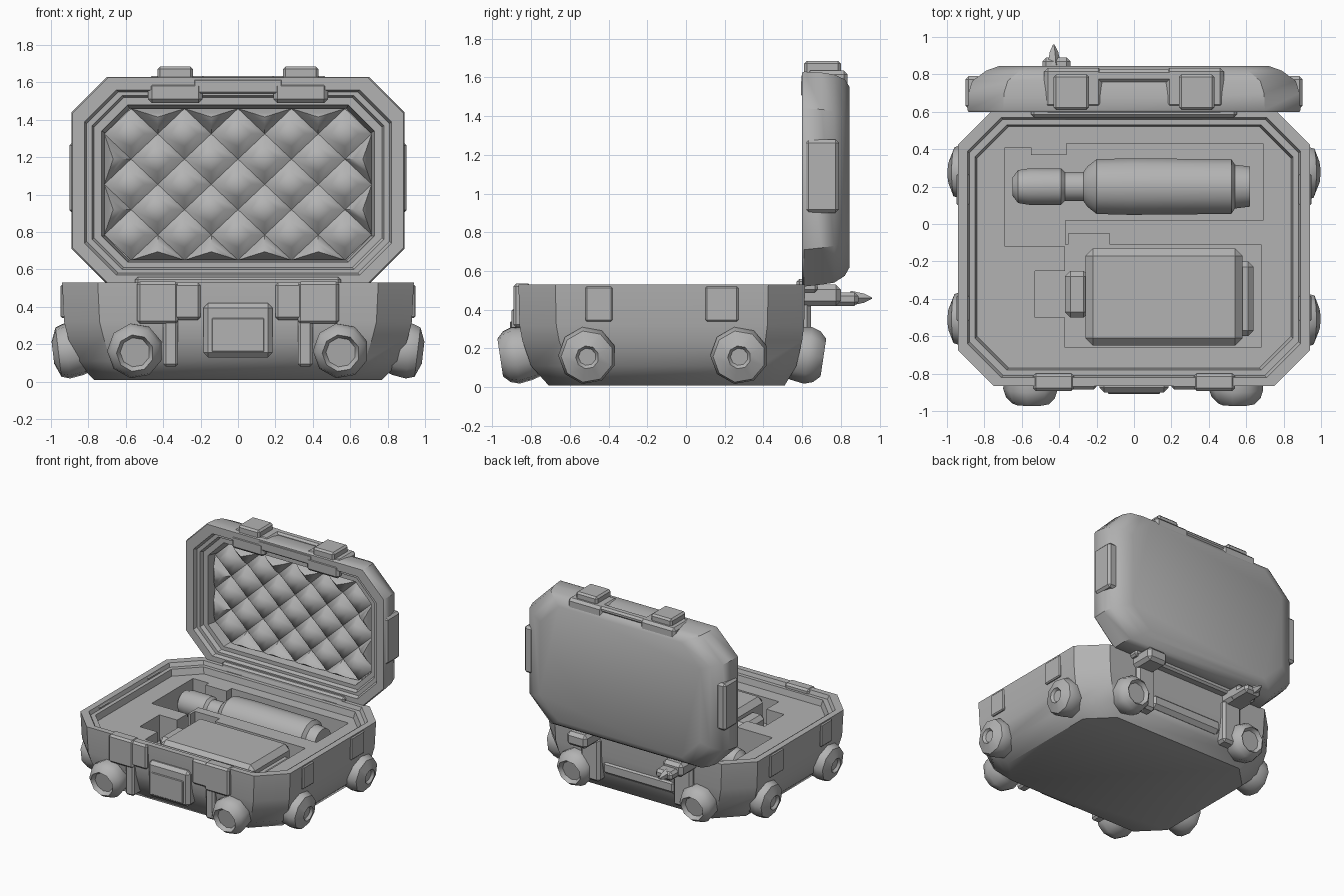
import bpy, bmesh, math
from mathutils import Matrix, Vector

if "Cube" in bpy.data.objects:
    bpy.data.objects.remove(bpy.data.objects["Cube"], do_unlink=True)

grey = bpy.data.materials.new("grey_plastic")
grey.use_nodes = True
COLOUR = (0.45, 0.45, 0.45, 1)
grey.diffuse_color = COLOUR
grey.node_tree.nodes["Principled BSDF"].inputs["Base Color"].default_value = COLOUR


def smooth(ob, angle):
    bpy.ops.object.select_all(action='DESELECT')
    ob.select_set(True)
    bpy.context.view_layer.objects.active = ob
    bpy.ops.object.shade_smooth_by_angle(angle=math.radians(angle))


def finish(name, bm, angle=30):
    bmesh.ops.recalc_face_normals(bm, faces=bm.faces)
    mesh = bpy.data.meshes.new(name)
    bm.to_mesh(mesh)
    bm.free()
    mesh.materials.append(grey)
    ob = bpy.data.objects.new(name, mesh)
    bpy.context.collection.objects.link(ob)
    smooth(ob, angle)
    return ob


def bridge(bm, rings):
    """Skin closed rings of points and cap both ends."""
    loops = [[bm.verts.new(p) for p in ring] for ring in rings]
    n = len(loops[0])
    for a, b in zip(loops, loops[1:]):
        for i in range(n):
            bm.faces.new((a[i], a[(i + 1) % n], b[(i + 1) % n], b[i]))
    bm.faces.new(loops[0])
    bm.faces.new(loops[-1])


def shell(name, rings, upright=False):
    """Loft of chamfered rectangles: half width, low, high, corner, depth."""
    def outline(w, lo, hi, c, d):
        pts = [(w - c, lo), (w, lo + c), (w, hi - c), (w - c, hi)]
        pts += [(-x, v) for x, v in reversed(pts)]
        return [(x, d, v) if upright else (x, v, d) for x, v in pts]
    bm = bmesh.new()
    bridge(bm, [outline(*r) for r in rings])
    return finish(name, bm, 40)


def block(name, x, y, z, bevel=0.015):
    """Bevelled box from its three ranges."""
    bm = bmesh.new()
    bmesh.ops.create_cube(bm, size=1)
    for v in bm.verts:
        v.co = [lo + (c + 0.5) * (hi - lo) for c, (lo, hi) in zip(v.co, (x, y, z))]
    if bevel:
        bmesh.ops.bevel(bm, geom=bm.edges[:], offset=bevel, segments=1,
                        affect='EDGES')
    return finish(name, bm)


def pair(name, x, y, z, bevel=0.015):
    block("left_" + name, x, y, z, bevel)
    block("right_" + name, (-x[1], -x[0]), y, z, bevel)


def lathe(name, profile, centre, direction, sides, angle=30):
    """Turned part: profile of (distance along axis, radius)."""
    turn = Vector(direction).to_track_quat('Z', 'Y').to_matrix().to_4x4()
    m = Matrix.Translation(centre) @ turn
    bm = bmesh.new()
    bridge(bm, [[m @ Vector((r * math.cos(math.tau * (i + .5) / sides),
                             r * math.sin(math.tau * (i + .5) / sides), d))
                 for i in range(sides)] for d, r in profile])
    return finish(name, bm, angle)


def carve(target, x, y, z):
    cutter = block("cutter", x, y, z, 0)
    cutter.hide_render = True
    mod = target.modifiers.new("pocket", 'BOOLEAN')
    mod.object, mod.operation, mod.solver = cutter, 'DIFFERENCE', 'EXACT'
    bpy.context.view_layer.objects.active = target
    bpy.ops.object.modifier_apply(modifier=mod.name)
    bpy.data.objects.remove(cutter, do_unlink=True)


# Lower case with stepped rim and foam bed
case = shell("lower_case", [
    (0.77, -0.71, 0.51, 0.18, 0.01), (0.87, -0.80, 0.57, 0.19, 0.11),
    (0.91, -0.845, 0.60, 0.19, 0.24), (0.93, -0.86, 0.61, 0.19, 0.32),
    (0.94, -0.865, 0.615, 0.19, 0.53), (0.89, -0.82, 0.57, 0.18, 0.53),
    (0.88, -0.81, 0.56, 0.18, 0.50), (0.85, -0.78, 0.53, 0.17, 0.50),
    (0.84, -0.77, 0.52, 0.17, 0.45)])

# Pockets in the foam
DEPTH = (0.24, 0.6)
carve(case, (-0.69, 0.69), (0.02, 0.37), DEPTH)
carve(case, (-0.36, 0.69), (0.3, 0.43), DEPTH)
carve(case, (-0.69, -0.55), (0.3, 0.41), DEPTH)
carve(case, (-0.69, -0.37), (-0.12, 0.1), DEPTH)
carve(case, (-0.37, 0.68), (-0.66, -0.11), DEPTH)
carve(case, (-0.53, -0.36), (-0.50, -0.25), DEPTH)
carve(case, (-0.35, -0.13), (-0.12, -0.05), DEPTH)
smooth(case, 40)

# Bottle and box lying in the pockets
lathe("bottle", [(-0.65, 0.05), (-0.62, 0.09), (-0.56, 0.1), (-0.39, 0.1),
                 (-0.37, 0.08), (-0.27, 0.08), (-0.25, 0.11), (-0.20, 0.15),
                 (-0.02, 0.155), (0.52, 0.15), (0.54, 0.12), (0.62, 0.11)],
      (0, 0.2, 0.36), (1, 0, 0), 14, 35)
block("packed_box", (-0.26, 0.58), (-0.65, -0.13), (0.2, 0.47), 0.04)
block("box_side_step", (0.5, 0.64), (-0.6, -0.2), (0.2, 0.4), 0.03)
block("box_spout", (-0.37, -0.24), (-0.5, -0.25), (0.2, 0.41), 0.03)

# Lid shell, standing open
shell("lid_shell", [
    (0.72, 0.62, 1.55, 0.17, 0.845), (0.79, 0.575, 1.59, 0.18, 0.82),
    (0.865, 0.54, 1.615, 0.19, 0.765), (0.885, 0.53, 1.625, 0.19, 0.70),
    (0.89, 0.52, 1.63, 0.19, 0.61),
    (0.885, 0.525, 1.625, 0.19, 0.60), (0.82, 0.57, 1.56, 0.17, 0.60),
    (0.81, 0.58, 1.55, 0.17, 0.63), (0.78, 0.60, 1.53, 0.16, 0.63),
    (0.77, 0.61, 1.52, 0.16, 0.66), (0.73, 0.64, 1.48, 0.14, 0.66),
    (0.71, 0.65, 1.46, 0.13, 0.76)], upright=True)

# Quilted foam in the lid: rounded diamond bumps with creases between
bm = bmesh.new()
COLS, ROWS = range(-5, 6), range(7)
quilt = {(i, j): bm.verts.new((i * 0.143, 0.73, 0.65 + j * 0.135))
         for i in COLS for j in ROWS if (i + j) % 2 == 0}
for i in COLS:
    for j in ROWS:
        around = [(i - 1, j), (i, j - 1), (i + 1, j), (i, j + 1)]
        rim = [quilt[k] for k in around if k in quilt]
        if (i + j) % 2 and len(rim) > 2:
            mid = sum((v.co for v in rim), Vector()) / len(rim)
            inner = [bm.verts.new(mid.lerp(v.co, 0.5) - Vector((0, 0.055, 0)))
                     for v in rim]
            peak = bm.verts.new(mid - Vector((0, 0.08, 0)))
            for k in range(len(rim)):
                n = (k + 1) % len(rim)
                bm.faces.new((rim[k], rim[n], inner[n], inner[k]))
                bm.faces.new((inner[k], inner[n], peak))
finish("lid_foam", bm, 70)

# Lid latches, handle and side grips
pair("lid_latch", (0.24, 0.43), (0.61, 0.80), (1.56, 1.685), 0.014)
pair("lid_latch_tab", (0.19, 0.48), (0.595, 0.66), (1.49, 1.60), 0.02)
pair("lid_handle_post", (0.17, 0.48), (0.62, 0.835), (1.53, 1.635), 0.02)
block("lid_handle", (-0.24, 0.24), (0.76, 0.825), (1.59, 1.635), 0.015)
block("lid_front_lip", (-0.24, 0.24), (0.597, 0.64), (1.54, 1.62), 0.01)
pair("lid_side_grip", (0.82, 0.902), (0.615, 0.79), (0.90, 1.28), 0.018)

# Front latch and ribs
pair("front_rib", (0.32, 0.54), (-0.892, -0.80), (0.31, 0.535), 0.015)
pair("front_rib_foot", (0.32, 0.40), (-0.88, -0.74), (0.08, 0.34), 0.015)
pair("front_rim_tab", (0.20, 0.36), (-0.885, -0.82), (0.33, 0.53), 0.015)
block("front_latch", (-0.185, 0.185), (-0.90, -0.76), (0.13, 0.42), 0.025)
block("front_latch_plate", (-0.14, 0.14), (-0.908, -0.89), (0.16, 0.34), 0.004)

# Side ribs
for place, y in (("front", (-0.52, -0.38)), ("rear", (0.1, 0.27))):
    pair(place + "_side_rib", (0.88, 0.948), y, (0.34, 0.52), 0.008)

# Back ribs and hinges
pair("back_rib", (0.33, 0.50), (0.50, 0.645), (0.10, 0.45), 0.02)
block("back_bar", (-0.33, 0.33), (0.52, 0.615), (0.16, 0.28), 0.03)
pair("hinge", (0.34, 0.52), (0.56, 0.80), (0.42, 0.53), 0.025)
block("hinge_strip", (-0.55, 0.55), (0.57, 0.68), (0.49, 0.56), 0.015)
block("hinge_lever", (-0.49, -0.34), (0.7, 0.89), (0.42, 0.49), 0.02)
lathe("hinge_pin", [(0.85, 0.04), (0.92, 0.025), (0.96, 0.004)],
      (-0.43, 0, 0.46), (0, 1, 0), 5)

# Round bumper feet, tilted slightly down, with recessed centres
BODY = [(-0.2, 0.11), (-0.10, 0.14), (-0.03, 0.15), (0.015, 0.135)]
CORNER_FOOT = BODY + [(0.05, 0.10), (0.02, 0.08)]
SIDE_FOOT = BODY + [(0.045, 0.06), (0.025, 0.045)]
for side, sx in (("left", 1), ("right", -1)):
    for end, y in (("front", -0.51), ("rear", 0.275)):
        lathe(f"{side}_{end}_side_foot", SIDE_FOOT, (sx * 0.945, y, 0.16),
              (sx, 0, -0.12), 9, 40)
    for end, y, d in (("front", -0.91, -1), ("back", 0.66, 1)):
        lathe(f"{side}_{end}_foot", CORNER_FOOT, (sx * 0.55, y, 0.16),
              (0, d, -0.15), 9, 40)
